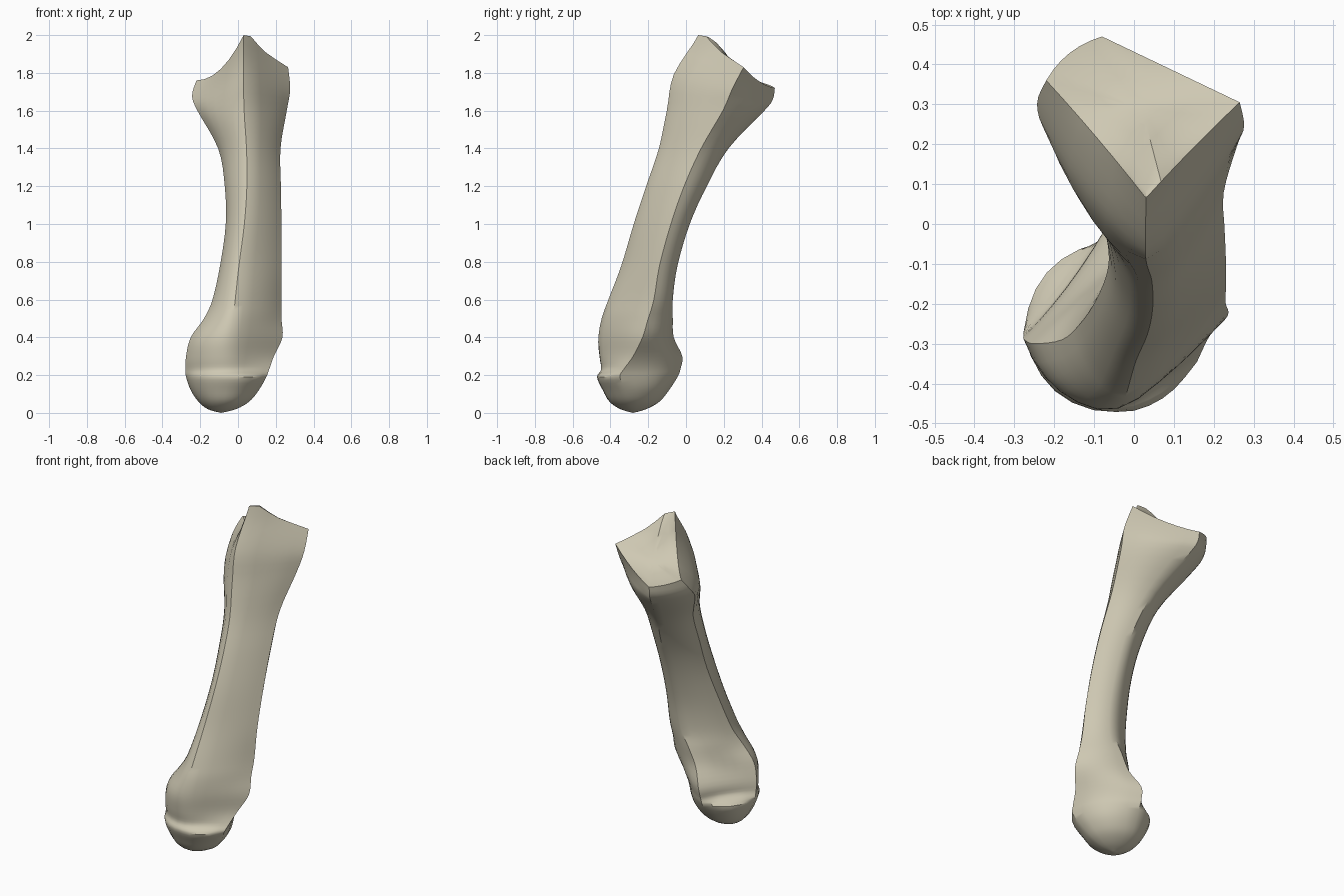
import bpy, bmesh
from mathutils import Vector

cube = bpy.data.objects.get("Cube")
if cube:
    bpy.data.objects.remove(cube)

bone = bpy.data.materials.new("bone ivory")
bone.use_nodes = True
bone.diffuse_color = (0.62, 0.58, 0.45, 1)
bone.node_tree.nodes["Principled BSDF"].inputs["Base Color"].default_value = bone.diffuse_color

# Heights of the cross-sections, from the rounded head up to the flared base
FLARE = 1.6
heights = [0, .02, .06, .12, .19, .23, .3, .4, .5, .6, .78, 1, 1.2, 1.4, FLARE]

# Four ridges run along the bone (x, y at each height, then two flare sections)
front = [(-.09, -.28), (-.08, -.35), (-.07, -.41), (-.06, -.445), (-.04, -.475), (-.04, -.455),
         (-.04, -.465), (-.04, -.475), (-.03, -.46), (-.02, -.425), (0, -.355), (.03, -.29),
         (.045, -.225), (.045, -.16), (.035, -.125), (.03, -.085), (.03, .065)]
right = [(-.09, -.28), (-.01, -.29), (.06, -.3), (.11, -.32), (.15, -.35), (.165, -.33),
         (.19, -.28), (.235, -.23), (.23, -.2), (.23, -.17), (.23, -.14), (.23, -.08),
         (.227, -.01), (.225, .08), (.258, .195), (.276, .245), (.265, .305)]
back = [(-.09, -.28), (-.1, -.21), (-.1, -.14), (-.09, -.09), (-.08, -.045), (-.08, -.03),
        (-.07, -.02), (-.02, -.065), (.03, -.07), (.08, -.07), (.1, -.045), (.1, .02),
        (.09, .11), (.04, .225), (-.055, .415), (-.075, .46), (-.08, .47)]
left = [(-.09, -.28), (-.16, -.27), (-.21, -.26), (-.25, -.26), (-.275, -.27), (-.277, -.28),
        (-.275, -.29), (-.25, -.3), (-.18, -.29), (-.135, -.25), (-.095, -.19), (-.065, -.11),
        (-.07, -.03), (-.105, .08), (-.215, .22), (-.243, .3), (-.22, .36)]
ridges = [front, right, back, left]
rim_heights = [2, 1.83, 1.72, 1.76]      # the joint surface slopes back from a peak
head_bulge = [.14, .2, .2, .2]           # roundness of each side on the head,
neck_bulge = [.02, .1, -.03, .17]        # just above it,
shaft_bulge = [.06, .12, .12, .1]        # along the shaft
rim_bulge = [-.01, 0, .1, -.01]          # and at the rim
rim_sag = [.005, .02, 0, .06]
SIDE_STEPS, SPAN_STEPS = 6, 4


def smooth_path(points):
    """Catmull-Rom curve through the points."""
    ends = [points[0]] + points + [points[-1]]
    path = []
    for a, b, c, d in zip(ends, ends[1:], ends[2:], ends[3:]):
        for k in range(SPAN_STEPS):
            t = k / SPAN_STEPS
            path.append(b + (c - a) * t / 2 + (2 * a - 5 * b + 4 * c - d) * t * t / 2
                        + (3 * b - a - 3 * c + d) * t ** 3 / 2)
    return path + [points[-1]]


def ridge_path(ridge, top):
    levels = heights + [(FLARE + top) / 2, top]
    return smooth_path([Vector((x, y, z)) for (x, y), z in zip(ridge, levels)])


def blend(a, b, t):
    t = min(max(t, 0), 1)
    return a + (b - a) * t * t * (3 - 2 * t)


def bulge_at(side, level, flare):
    """Round head with a lip, then the neck, the shaft and the flared rim."""
    # The side behind the right ridge runs into the head without a lip
    start, length = (.1, .2) if side == 1 else (.18, .06)
    amount = blend(head_bulge[side], neck_bulge[side], (level - start) / length)
    amount = blend(amount, shaft_bulge[side], (level - .32) / .25)
    return blend(amount, rim_bulge[side], flare)


paths = [ridge_path(r, top) for r, top in zip(ridges, rim_heights)]
bm = bmesh.new()
rings = []
flare_start = (len(heights) - 2) * SPAN_STEPS
count = len(paths[0])

# Shaft: each section joins the four ridges with shallow arcs
for i in range(count):
    flare = max(0, (i - flare_start) / (count - 1 - flare_start))
    ring = []
    for side in range(4):
        a, b = paths[side][i], paths[(side + 1) % 4][i]
        outward = Vector((b.y - a.y, a.x - b.x, 0)) * bulge_at(side, (a.z + b.z) / 2, flare)
        outward.z -= rim_sag[side] * flare ** 2
        for k in range(SIDE_STEPS):
            t = k / SIDE_STEPS
            ring.append(a.lerp(b, t) + outward * 4 * t * (1 - t))
    # Soften the front ridge, less so towards the rim
    ring[0] = ring[0].lerp((ring[1] + ring[-1]) / 2, .5 * (1 - flare ** 3))
    rings.append(ring)

# Blunt peak, reaching a little along the right of the rim
rim = rings[-1]
rim[1].z += .025
rim[2].z += .01

# Joint surface: falls from the rim to a shallow hollow
centre = Vector((.02, .29, 1.785))
for shrink in (.92, .7, .45, .2):
    ring = []
    for p in rim:
        q = centre.lerp(p, shrink)
        q.z = centre.z + (p.z - centre.z) * (1 - (1 - shrink) ** 1.5)
        ring.append(q)
    rings.append(ring)

loops = [[bm.verts.new(p) for p in ring] for ring in rings]
for low, high in zip(loops, loops[1:]):
    for k in range(len(low)):
        n = (k + 1) % len(low)
        bm.faces.new((low[k], low[n], high[n], high[k]))
bm.faces.new(loops[-1])
bmesh.ops.remove_doubles(bm, verts=bm.verts, dist=.0005)
bmesh.ops.recalc_face_normals(bm, faces=bm.faces)

mesh = bpy.data.meshes.new("long_bone")
bm.to_mesh(mesh)
bm.free()
mesh.materials.append(bone)
obj = bpy.data.objects.new("long_bone", mesh)
bpy.context.collection.objects.link(obj)
bpy.context.view_layer.objects.active = obj
obj.select_set(True)
bpy.ops.object.shade_smooth_by_angle(angle=.6)
